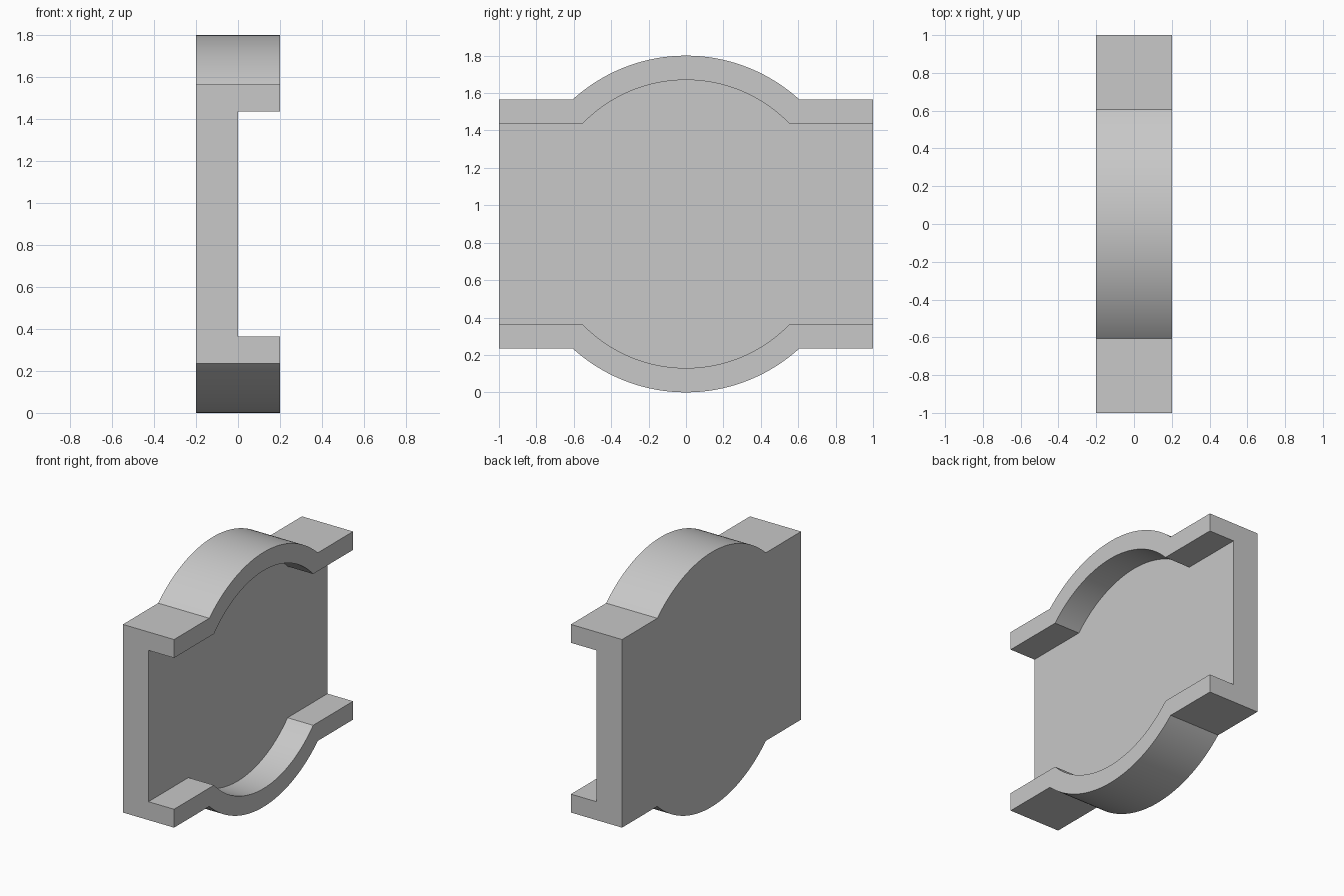
import bpy
import bmesh
import math

cube = bpy.data.objects.get("Cube")
if cube:
    bpy.data.objects.remove(cube, do_unlink=True)

MID = 0.9          # height of the centre line
BACK, FLOOR, FRONT = -0.2, 0.0, 0.2
STEPS = 64


def chain(radius, half_height):
    """Upper edge: flat shoulder, arc, flat shoulder, as (y, z offset)."""
    a = math.acos(half_height / radius)
    arc = [(radius * math.sin(t), radius * math.cos(t))
           for t in (-a + 2 * a * i / STEPS for i in range(STEPS + 1))]
    return [(-1, half_height)] + arc + [(1, half_height)]


bm = bmesh.new()


def row(points, x, side):
    return [bm.verts.new((x, y, MID + side * z)) for y, z in points]


def strip(a, b):
    for i in range(len(a) - 1):
        bm.faces.new((a[i], a[i + 1], b[i + 1], b[i]))


# Edge rows of the top and bottom rims
outer, inner = chain(0.9, 0.665), chain(0.77, 0.535)
rims = []
for side in (1, -1):
    rim = [row(outer, BACK, side), row(outer, FRONT, side),
           row(inner, FRONT, side), row(inner, FLOOR, side)]
    # Outer wall, rim face and inner wall
    for a, b in zip(rim, rim[1:]):
        strip(a, b)
    rims.append(rim)
top, bottom = rims

# Back face and recessed floor of the plate
for k in (0, 3):
    bm.faces.new(top[k] + bottom[k][::-1])

# C-shaped ends
for end in (0, -1):
    bm.faces.new([r[end] for r in top] + [r[end] for r in bottom[::-1]])

bmesh.ops.recalc_face_normals(bm, faces=bm.faces)
mesh = bpy.data.meshes.new("channel_plate")
bm.to_mesh(mesh)
bm.free()

# Plain grey material
grey = bpy.data.materials.new("light_grey")
grey.use_nodes = True
colour = (0.58, 0.58, 0.58, 1)
grey.diffuse_color = colour
grey.node_tree.nodes["Principled BSDF"].inputs["Base Color"].default_value = colour
mesh.materials.append(grey)

plate = bpy.data.objects.new("channel_plate", mesh)
bpy.context.collection.objects.link(plate)
bpy.ops.object.select_all(action="DESELECT")
plate.select_set(True)
bpy.context.view_layer.objects.active = plate
bpy.ops.object.shade_smooth_by_angle(angle=math.radians(30))
